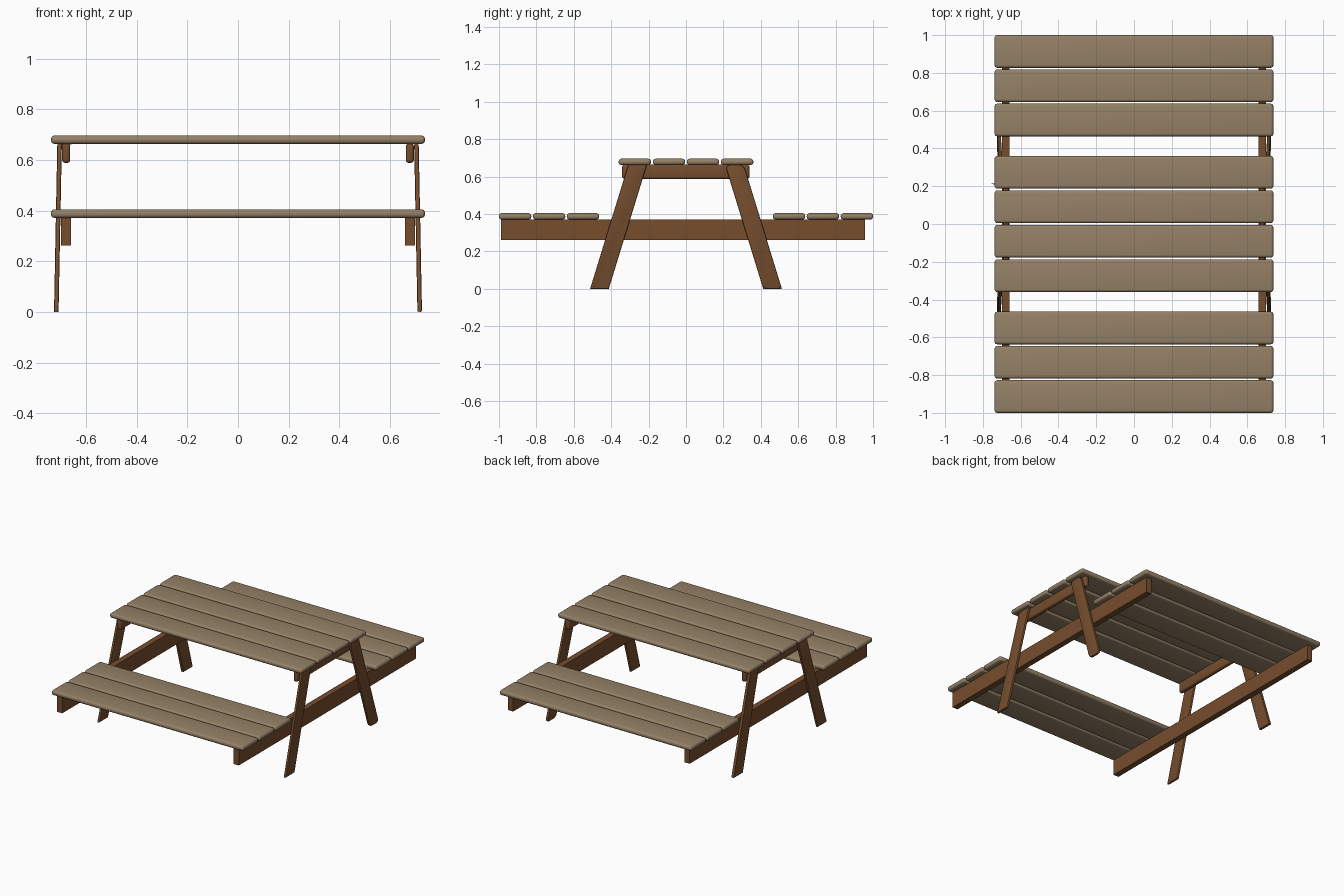
import bpy, bmesh, math

if "Cube" in bpy.data.objects:
    bpy.data.objects.remove(bpy.data.objects["Cube"])


def material(name, rgb):
    m = bpy.data.materials.new(name)
    m.diffuse_color = (*rgb, 1.0)
    m.use_nodes = True
    m.node_tree.nodes["Principled BSDF"].inputs["Base Color"].default_value = m.diffuse_color
    return m


PLANK = material("weathered plank", (0.30, 0.22, 0.135))
FRAME = material("brown frame wood", (0.18, 0.075, 0.027))


def finish(name, bm, mat, bevel=0.0, segments=3):
    bmesh.ops.recalc_face_normals(bm, faces=bm.faces[:])
    if bevel:
        # round only the sharp edges
        edges = [e for e in bm.edges if e.calc_face_angle(0) > math.radians(40)]
        bmesh.ops.bevel(bm, geom=edges, offset=bevel, segments=segments,
                        profile=0.5, affect='EDGES', clamp_overlap=True)
        bmesh.ops.recalc_face_normals(bm, faces=bm.faces[:])
    me = bpy.data.meshes.new(name)
    bm.to_mesh(me)
    bm.free()
    me.materials.append(mat)
    ob = bpy.data.objects.new(name, me)
    bpy.context.collection.objects.link(ob)
    bpy.ops.object.select_all(action='DESELECT')
    ob.select_set(True)
    bpy.context.view_layer.objects.active = ob
    bpy.ops.object.shade_smooth_by_angle(angle=math.radians(40))
    return ob


def box(name, x, y, z, mat, bevel=0.0, segments=3):
    """Box from (min, max) ranges."""
    bm = bmesh.new()
    bmesh.ops.create_cube(bm, size=1.0)
    for v in bm.verts:
        for i, (a, b) in enumerate((x, y, z)):
            v.co[i] = (min(a, b) + max(a, b)) / 2 + v.co[i] * abs(b - a)
    return finish(name, bm, mat, bevel, segments)


def plank(name, yc, z0, z1):
    box(name, (-0.738, 0.738), (yc - 0.0865, yc + 0.0865), (z0, z1), PLANK, 0.0145, 4)


def leg(name, sx, sy):
    """Splayed board, cut level at both ends with rounded corners."""
    bm = bmesh.new()
    bmesh.ops.create_cube(bm, size=1.0)
    for v in bm.verts:
        t = v.co.z + 0.5                       # 0 at the foot, 1 at the top
        xc = 0.717 + (0.704 - 0.717) * t       # slight lean inwards
        yc = 0.463 + (0.259 - 0.463) * t
        v.co = (sx * (xc + v.co.x * 0.018), sy * (yc + v.co.y * 0.1), 0.663 * t)
    corners = [e for e in bm.edges
               if abs(e.verts[0].co.y - e.verts[1].co.y) < 1e-4
               and abs(e.verts[0].co.z - e.verts[1].co.z) < 1e-4]
    bmesh.ops.bevel(bm, geom=corners, offset=0.026, segments=5,
                    profile=0.5, affect='EDGES')
    # soften the outline of the two broad faces
    broad = [f for f in bm.faces if len(f.verts) > 4]
    rim = list({e for f in broad for e in f.edges})
    bmesh.ops.bevel(bm, geom=rim, offset=0.006, segments=2,
                    profile=0.5, affect='EDGES')
    finish(name, bm, FRAME)


# Table top: four planks
for i in range(4):
    plank(f"table_plank_{i + 1}", (i - 1.5) * 0.1825, 0.663, 0.696)

# Benches: three planks each
for side, s in (("front", -1), ("back", 1)):
    for i in range(3):
        plank(f"{side}_seat_plank_{i + 1}", s * (0.5505 + i * 0.1815), 0.371, 0.405)

# End frames: seat beam, table batten and two legs per side
for side, s in (("left", -1), ("right", 1)):
    box(f"{side}_seat_beam", (s * 0.658, s * 0.699), (-0.99, 0.958), (0.262, 0.371), FRAME)
    box(f"{side}_table_batten", (s * 0.662, s * 0.694), (-0.341, 0.339),
        (0.588, 0.665), FRAME, 0.012, 3)
    leg(f"{side}_front_leg", s, -1)
    leg(f"{side}_back_leg", s, 1)
